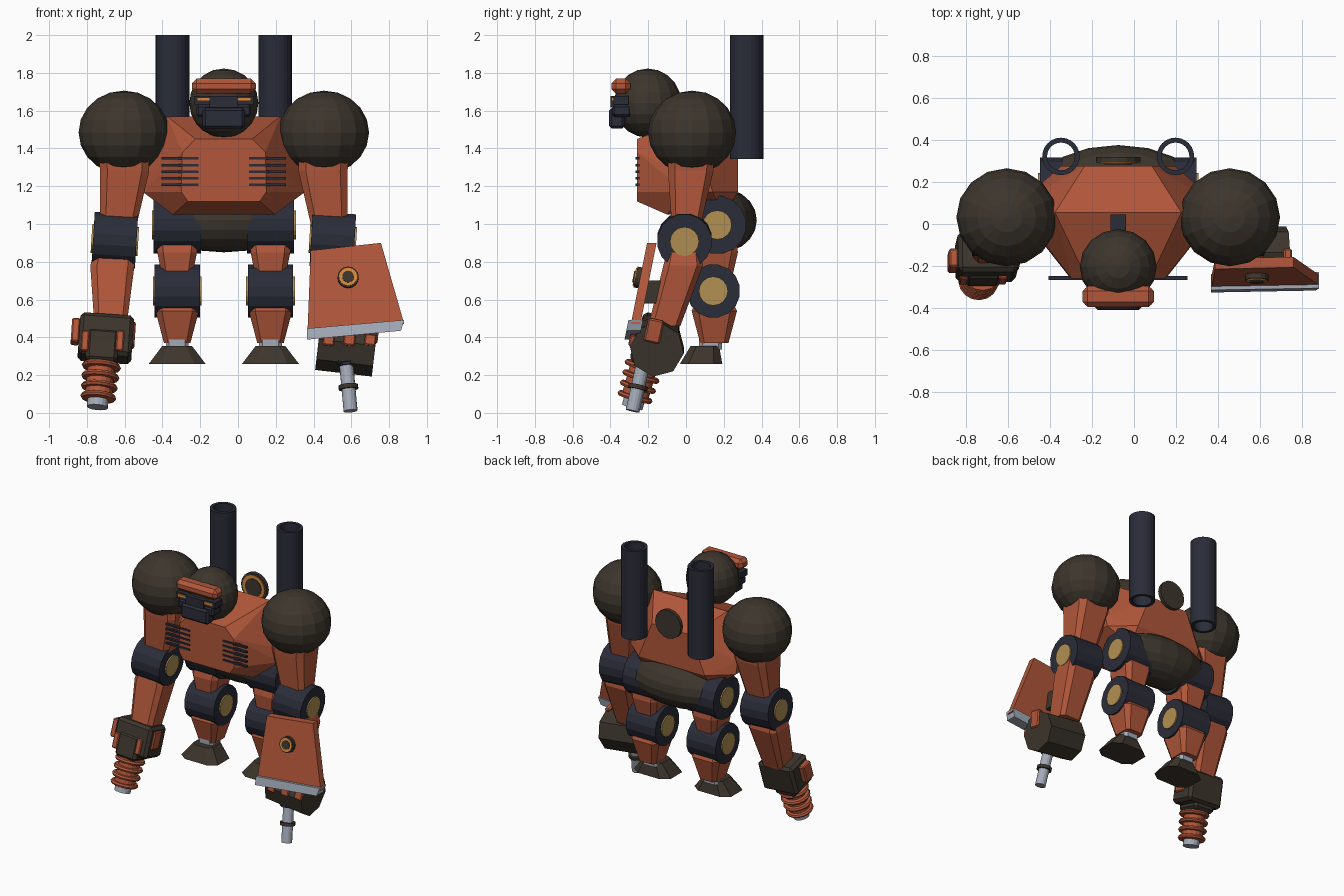
import bpy, bmesh, math
from mathutils import Vector, Matrix, Euler

if "Cube" in bpy.data.objects:
    bpy.data.objects.remove(bpy.data.objects["Cube"])

CX = -0.075  # body mirror axis


def material(name, rgb):
    m = bpy.data.materials.new(name)
    m.diffuse_color = (*rgb, 1)
    m.use_nodes = True
    m.node_tree.nodes["Principled BSDF"].inputs["Base Color"].default_value = m.diffuse_color
    return m


RUST = material("rust_orange", (0.44, 0.094, 0.042))
DARK = material("dark_brown", (0.046, 0.036, 0.026))
NAVY = material("dark_navy", (0.023, 0.025, 0.040))
GOLD = material("dull_gold", (0.45, 0.28, 0.085))
GLOW = material("bright_orange", (0.68, 0.25, 0.045))
STEEL = material("steel_grey", (0.37, 0.41, 0.48))


def finish(name, bm, mat, smooth=False):
    bmesh.ops.recalc_face_normals(bm, faces=bm.faces)
    me = bpy.data.meshes.new(name)
    bm.to_mesh(me)
    bm.free()
    me.materials.append(mat)
    ob = bpy.data.objects.new(name, me)
    bpy.context.collection.objects.link(ob)
    return ob


def box(name, loc, size, mat, rot=(0, 0, 0), bevel=0):
    bm = bmesh.new()
    bmesh.ops.create_cube(bm, size=1, matrix=Matrix.Diagonal((*size, 1)))
    if bevel:
        bmesh.ops.bevel(bm, geom=bm.edges[:], offset=bevel, segments=1, affect='EDGES')
    r = Euler([math.radians(a) for a in rot]).to_matrix().to_4x4()
    bm.transform(Matrix.Translation(loc) @ r)
    return finish(name, bm, mat)


def ball(name, loc, radii, mat):
    bm = bmesh.new()
    bmesh.ops.create_uvsphere(bm, u_segments=16, v_segments=10, radius=1)
    bm.transform(Matrix.Translation(loc) @ Matrix.Diagonal((*radii, 1)))
    return finish(name, bm, mat)


def rod(name, a, b, r1, mat, r2=None, sides=16, turn=0):
    a, b = Vector(a), Vector(b)
    bm = bmesh.new()
    bmesh.ops.create_cone(bm, cap_ends=True, segments=sides, radius1=r1,
                          radius2=r1 if r2 is None else r2, depth=(b - a).length)
    q = (b - a).to_track_quat('Z', 'Y').to_matrix().to_4x4()
    bm.transform(Matrix.Translation((a + b) / 2) @ q @ Matrix.Rotation(turn, 4, 'Z'))
    return finish(name, bm, mat)


def limb(name, sections, mat, cut=0.3):
    """Loft of chamfered rectangles: (x, y, z, half_x, half_y)."""
    bm = bmesh.new()
    rings = []
    for x, y, z, hx, hy in sections:
        c = 1 - cut
        pts = [(1, -c), (1, c), (c, 1), (-c, 1), (-1, c), (-1, -c), (-c, -1), (c, -1)]
        rings.append([bm.verts.new((x + u * hx, y + v * hy, z)) for u, v in pts])
    for p, q in zip(rings, rings[1:]):
        for i in range(8):
            j = (i + 1) % 8
            bm.faces.new((p[i], p[j], q[j], q[i]))
    bm.faces.new(rings[0])
    bm.faces.new(rings[-1])
    return finish(name, bm, mat)


def joint(name, loc, half, r, tilt=0):
    """Sideways drum with gold caps at both ends."""
    c, d = Vector(loc), Vector((math.cos(tilt), 0, math.sin(tilt)))
    rod(name, c - d * half, c + d * half, r, NAVY, turn=math.pi / 16)
    for k, s in (("left", -1), ("right", 1)):
        rod(f"{name}_cap_{k}", c + d * s * (half - 0.01), c + d * s * (half + 0.009), 0.077, GOLD)


def pipe(name, x, y, z0, z1, ro, ri, n=24):
    """Open tube with a wall."""
    bm = bmesh.new()
    prof = [(ro, z0), (ro, z1), (ri, z1), (ri, z0)]
    rows = [[bm.verts.new((x + r * math.cos(2 * math.pi * i / n), y + r * math.sin(2 * math.pi * i / n), z))
             for i in range(n)] for r, z in prof]
    for k in range(4):
        p, q = rows[k], rows[(k + 1) % 4]
        for i in range(n):
            j = (i + 1) % n
            bm.faces.new((p[i], p[j], q[j], q[i]))
    ob = finish(name, bm, NAVY)
    return ob


# Faceted torso as a hull of mirrored corner points
corners = [(0.30, 0.055, 1.57), (0.16, 0.275, 1.44), (0.15, -0.26, 1.45), (0.22, -0.26, 1.38),
           (0.225, -0.26, 1.17), (0.19, -0.26, 1.12), (0.43, 0.0, 1.17), (0.43, 0.14, 1.17),
           (0.43, 0.03, 1.25), (0.43, 0.12, 1.25), (0.27, 0.275, 1.17), (0.27, -0.1, 1.05), (0.27, 0.2, 1.05)]
bm = bmesh.new()
for x, y, z in corners:
    for s in (-1, 1):
        bm.verts.new((CX + s * x, y, z))
hull = bmesh.ops.convex_hull(bm, input=bm.verts[:])
bmesh.ops.delete(bm, geom=list({v for v in hull["geom_interior"] if isinstance(v, bmesh.types.BMVert)}), context='VERTS')
bmesh.ops.dissolve_limit(bm, angle_limit=0.03, verts=bm.verts[:], edges=bm.edges[:])
finish("torso", bm, RUST)
ball("pelvis", (CX, 0.185, 1.02), (0.37, 0.19, 0.17), DARK)

# Back disc with a ring on its front
rod("back_disc", (CX, 0.292, 1.494), (CX, 0.318, 1.494), 0.105, DARK)
rod("back_disc_ring", (CX, 0.287, 1.494), (CX, 0.293, 1.494), 0.09, GLOW)
rod("back_disc_centre", (CX, 0.282, 1.494), (CX, 0.288, 1.494), 0.066, DARK)

# Head
ball("head", (CX, -0.203, 1.64), (0.183, 0.178, 0.183), DARK)
box("neck", (CX, -0.08, 1.55), (0.075, 0.25, 0.13), NAVY)
box("brow", (CX, -0.345, 1.73), (0.338, 0.10, 0.078), RUST, bevel=0.024)
box("visor", (CX, -0.35, 1.647), (0.15, 0.10, 0.06), NAVY)
box("mask_band", (CX, -0.34, 1.60), (0.29, 0.10, 0.065), NAVY, bevel=0.012)
box("mask", (CX, -0.365, 1.56), (0.225, 0.085, 0.11), NAVY, bevel=0.015)

for side, s in (("left", -1), ("right", 1)):
    box(f"eye_{side}", (CX + s * 0.106, -0.36, 1.66), (0.074, 0.07, 0.02), GLOW)
    box(f"eye_socket_{side}", (CX + s * 0.11, -0.345, 1.655), (0.095, 0.08, 0.045), NAVY)
    pipe(f"back_tube_{side}", CX + s * 0.272, 0.321, 1.345, 2.0, 0.089, 0.066)
    # Chest vents
    for i in range(5):
        box(f"vent_{side}_{i}", (CX + s * 0.232, -0.257, 1.207 + i * 0.035), (0.196, 0.02, 0.013), NAVY)

    # Leg
    x = CX + s * 0.247
    joint(f"hip_{side}", (x, 0.165, 0.995), 0.125, 0.155)
    limb(f"thigh_{side}", [(x, 0.165, 0.93, 0.115, 0.10), (x, 0.16, 0.85, 0.105, 0.115),
                           (x, 0.15, 0.70, 0.075, 0.09)], RUST)
    joint(f"knee_{side}", (x, 0.145, 0.645), 0.12, 0.142)
    limb(f"shin_{side}", [(x, 0.15, 0.62, 0.10, 0.08), (x, 0.15, 0.54, 0.115, 0.12),
                          (x, 0.15, 0.37, 0.07, 0.075)], RUST)
    limb(f"ankle_{side}", [(x, 0.13, 0.39, 0.06, 0.06), (x, 0.13, 0.335, 0.06, 0.06)], STEEL)
    limb(f"foot_{side}", [(x, 0.08, 0.26, 0.15, 0.112), (x, 0.10, 0.355, 0.078, 0.075)], DARK, 0.4)

    # Arm
    ax = CX + s * 0.53
    ball(f"shoulder_{side}", (ax, 0.032, 1.485), (0.239, 0.233, 0.221), DARK)
    limb(f"upper_arm_{side}", [(ax, 0.028, 1.40, 0.135, 0.125), (ax - s * 0.005, 0.025, 1.28, 0.13, 0.12),
                               (ax + s * 0.03, 0.0, 0.98, 0.095, 0.075)], RUST)
    joint(f"elbow_{side}", (ax + s * 0.047, -0.008, 0.915), 0.115, 0.146, -s * 0.0 - 0.06)
    limb(f"forearm_{side}", [(ax + s * 0.05, -0.01, 0.88, 0.10, 0.085), (ax + s * 0.06, -0.015, 0.78, 0.117, 0.105),
                             (ax + s * 0.07, -0.115, 0.46, 0.085, 0.085)], RUST)

# Left hand with spiral drill
box("left_hand", (-0.70, -0.155, 0.395), (0.285, 0.20, 0.225), DARK, (-15, 4, 0), 0.02)
box("left_hand_mount", (-0.72, -0.185, 0.34), (0.17, 0.19, 0.18), DARK, (-15, 4, 0), 0.02)
box("left_hand_outer_plate", (-0.86, -0.175, 0.43), (0.045, 0.09, 0.13), RUST, (-15, 4, 0), 0.008)
box("left_hand_inner_plate", (-0.56, -0.165, 0.41), (0.03, 0.09, 0.13), RUST, (-15, 4, 0), 0.008)
for i, px in enumerate((-0.81, -0.625)):
    box(f"left_hand_front_plate_{i}", (px, -0.26, 0.38), (0.04, 0.03, 0.11), RUST, (-15, 4, 0), 0.006)
top, tip = Vector((-0.715, -0.20, 0.33)), Vector((-0.745, -0.285, 0.03))
axis = (tip - top).normalized()
rod("drill_core", top, top.lerp(tip, 0.86), 0.072, RUST)
rod("drill_tip", top.lerp(tip, 0.8), tip, 0.056, STEEL)
for i in range(4):
    c = top.lerp(tip, 0.28 + i * 0.18)
    bm = bmesh.new()
    prof = [(0.06, -0.016), (0.098, -0.012), (0.105, 0), (0.098, 0.012), (0.06, 0.016)]
    rows = [[bm.verts.new(((r - i * 0.003) * math.cos(k * math.pi / 8), (r - i * 0.003) * math.sin(k * math.pi / 8), z))
             for k in range(16)] for r, z in prof]
    for p, q in zip(rows, rows[1:]):
        for k in range(16):
            j = (k + 1) % 16
            bm.faces.new((p[k], p[j], q[j], q[k]))
    bm.transform(Matrix.Translation(c) @ axis.to_track_quat('Z', 'Y').to_matrix().to_4x4())
    finish(f"drill_ring_{i}", bm, RUST)

# Right hand with barrel
rod("right_hand", (0.425, -0.155, 0.37), (0.725, -0.155, 0.335), 0.145, DARK, sides=8, turn=math.pi / 8 + 0.25)
box("right_hand_outer_plate", (0.725, -0.17, 0.435), (0.04, 0.085, 0.125), RUST, (-12, 6, 0), 0.008)
for i in range(3):
    box(f"right_finger_{i}", (0.48 + i * 0.11, -0.285, 0.385), (0.06, 0.03, 0.06), RUST, (-12, 6, 0), 0.006)
base, muzzle = Vector((0.562, -0.20, 0.38)), Vector((0.596, -0.283, 0.01))
box("barrel_mount", base.lerp(muzzle, 0.2), (0.105, 0.10, 0.12), NAVY, (-13, -5, 0), 0.015)
rod("barrel_housing", base, base.lerp(muzzle, 0.36), 0.052, NAVY, sides=8)
rod("barrel", base.lerp(muzzle, 0.3), muzzle, 0.037, STEEL)
rod("barrel_collar", base.lerp(muzzle, 0.63), base.lerp(muzzle, 0.69), 0.052, DARK)


# Shield: slabs following a leaning plane
def slab(name, outline, front, back, mat):
    bm = bmesh.new()
    lean = lambda z: -0.185 - (0.88 - z) * 0.2
    a = [bm.verts.new((x, lean(z) - front, z)) for x, z in outline]
    b = [bm.verts.new((x, lean(z) + back, z)) for x, z in outline]
    bm.faces.new(a)
    bm.faces.new(b)
    for i in range(4):
        j = (i + 1) % 4
        bm.faces.new((a[i], a[j], b[j], b[i]))
    return finish(name, bm, mat)


slab("shield", [(0.385, 0.86), (0.757, 0.90), (0.88, 0.47), (0.368, 0.43)], 0.025, 0.025, RUST)
slab("shield_edge", [(0.366, 0.447), (0.88, 0.492), (0.863, 0.435), (0.366, 0.388)], 0.042, 0.035, STEEL)
boss, out = Vector((0.583, -0.243, 0.715)), Vector((0, -0.98, 0.196))
rod("shield_boss", boss, boss + out * 0.025, 0.056, DARK)
rod("shield_boss_ring", boss, boss + out * 0.031, 0.048, GLOW)
rod("shield_boss_centre", boss, boss + out * 0.037, 0.031, DARK)
box("shield_bracket", (0.55, -0.15, 0.64), (0.10, 0.16, 0.12), DARK)
